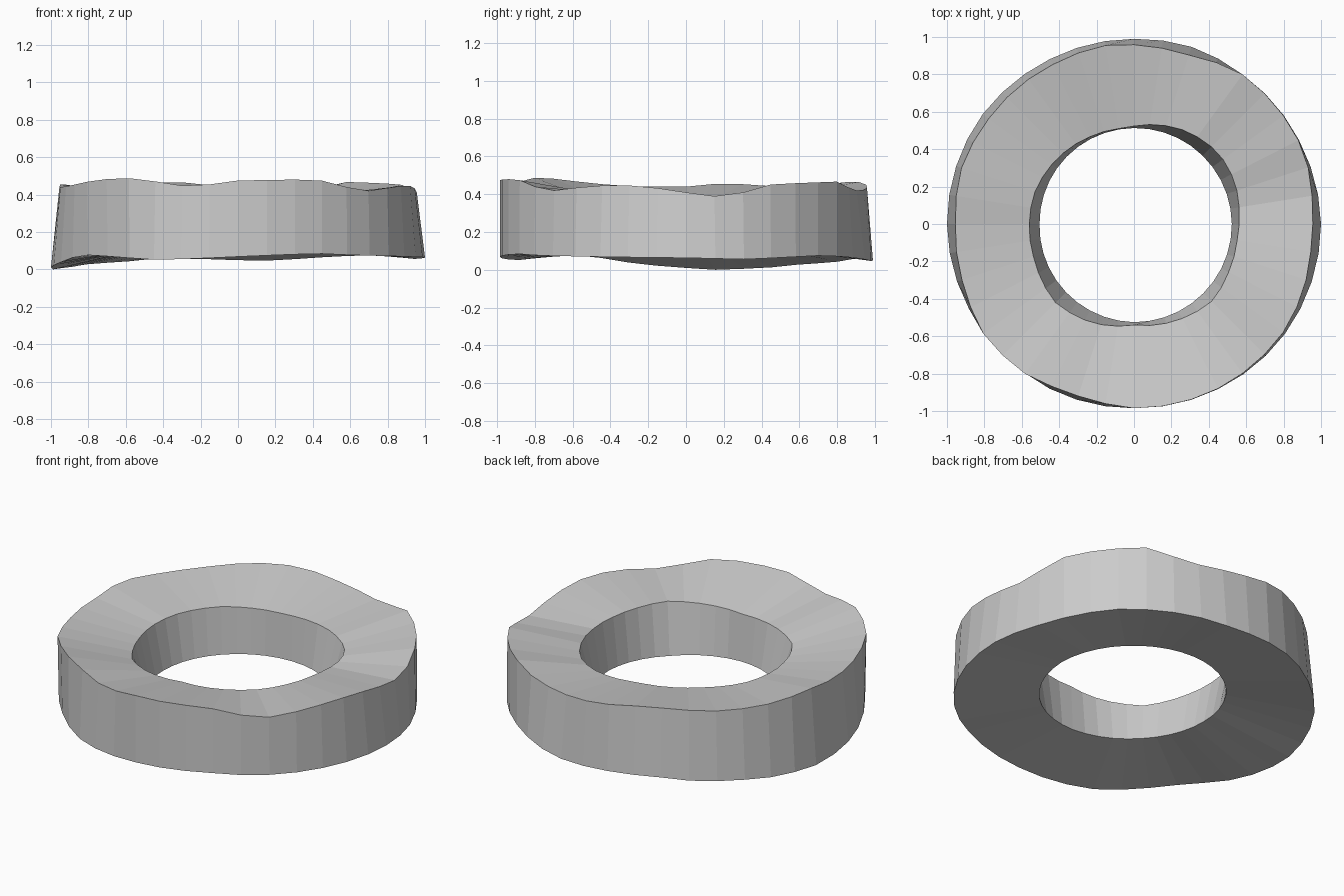
import bpy, bmesh, math

SEGMENTS = 40

# Edge-loop profiles: (angle in degrees, value) around the ring
OUTER_TOP_Z = [(0, .41), (9, .39), (18, .41), (25, .45), (38, .46), (54, .467), (63, .435), (72, .42),
               (86, .425), (99, .45), (108, .465), (118, .465), (135, .445), (150, .44),
               (160, .453), (172, .455), (180, .44), (195, .44), (205, .45), (220, .475),
               (230, .49), (237, .485), (255, .44), (270, .475), (295, .482), (306, .44),
               (315, .42), (324, .435), (338, .452), (350, .435)]
OUTER_TOP_R = [(0, .956), (10, .965), (22, .986), (54, .988), (72, .95), (84, .953), (100, .968),
               (115, .957), (145, .96), (162, .97), (180, .955), (202, .97), (215, .997),
               (235, .99), (247, .965), (259, .97), (270, .985), (296, .988), (324, .986),
               (338, .973), (350, .957)]
OUTER_BOTTOM_Z = [(0, .063), (20, .055), (30, .065), (45, .075), (58, .07), (72, .055), (83, .045),
                  (100, .055), (115, .06), (128, .04), (142, .03), (155, .01), (171, 0), (180, .01),
                  (195, .03), (205, .06), (217, .078), (245, .05), (260, .06), (275, .072),
                  (295, .085), (310, .075), (340, .067)]
OUTER_BOTTOM_R = [(0, 1), (25, .99), (54, .988), (72, .996), (90, .99), (120, .99), (145, 1),
                  (180, 1), (215, .99), (225, .985), (240, .99), (270, .985), (296, .99), (320, .998)]
INNER_TOP_Z = [(0, .395), (45, .37), (90, .385), (135, .395), (180, .385), (225, .37),
               (270, .39), (315, .405)]
INNER_TOP_R = [(5, .565), (22, .583), (40, .59), (62, .568), (80, .54), (95, .515), (118, .523),
               (138, .538), (162, .557), (180, .56), (200, .566), (225, .594), (247, .573),
               (270, .54), (298, .568), (316, .587), (332, .568), (350, .558)]
INNER_BOTTOM_Z = [(0, .11), (135, .115), (225, .115), (315, .1)]
INNER_BOTTOM_R = [(0, .523), (90, .513), (180, .505), (270, .525)]


def sample(table, angle):
    """Periodic linear interpolation of a profile."""
    pts = [(table[-1][0] - 360, table[-1][1])] + table + [(table[0][0] + 360, table[0][1])]
    for (a0, v0), (a1, v1) in zip(pts, pts[1:]):
        if a0 <= angle <= a1:
            return v0 + (v1 - v0) * (angle - a0) / (a1 - a0)


def make_loop(bm, radius, height):
    verts = []
    for i in range(SEGMENTS):
        deg = 360 * i / SEGMENTS
        r, a = sample(radius, deg), math.radians(deg)
        verts.append(bm.verts.new((r * math.cos(a), r * math.sin(a), sample(height, deg))))
    return verts


# Uneven ring: four loops joined into outer wall, top, bore and underside
bm = bmesh.new()
loops = [make_loop(bm, r, z) for r, z in (
    (OUTER_BOTTOM_R, OUTER_BOTTOM_Z), (OUTER_TOP_R, OUTER_TOP_Z),
    (INNER_TOP_R, INNER_TOP_Z), (INNER_BOTTOM_R, INNER_BOTTOM_Z))]
for k in range(4):
    low, high = loops[k], loops[(k + 1) % 4]
    for i in range(SEGMENTS):
        j = (i + 1) % SEGMENTS
        bm.faces.new((low[i], low[j], high[j], high[i]))
bmesh.ops.recalc_face_normals(bm, faces=bm.faces)

mesh = bpy.data.meshes.new("stone_ring")
bm.to_mesh(mesh)
bm.free()
ring = bpy.data.objects.new("stone_ring", mesh)
bpy.context.collection.objects.link(ring)
